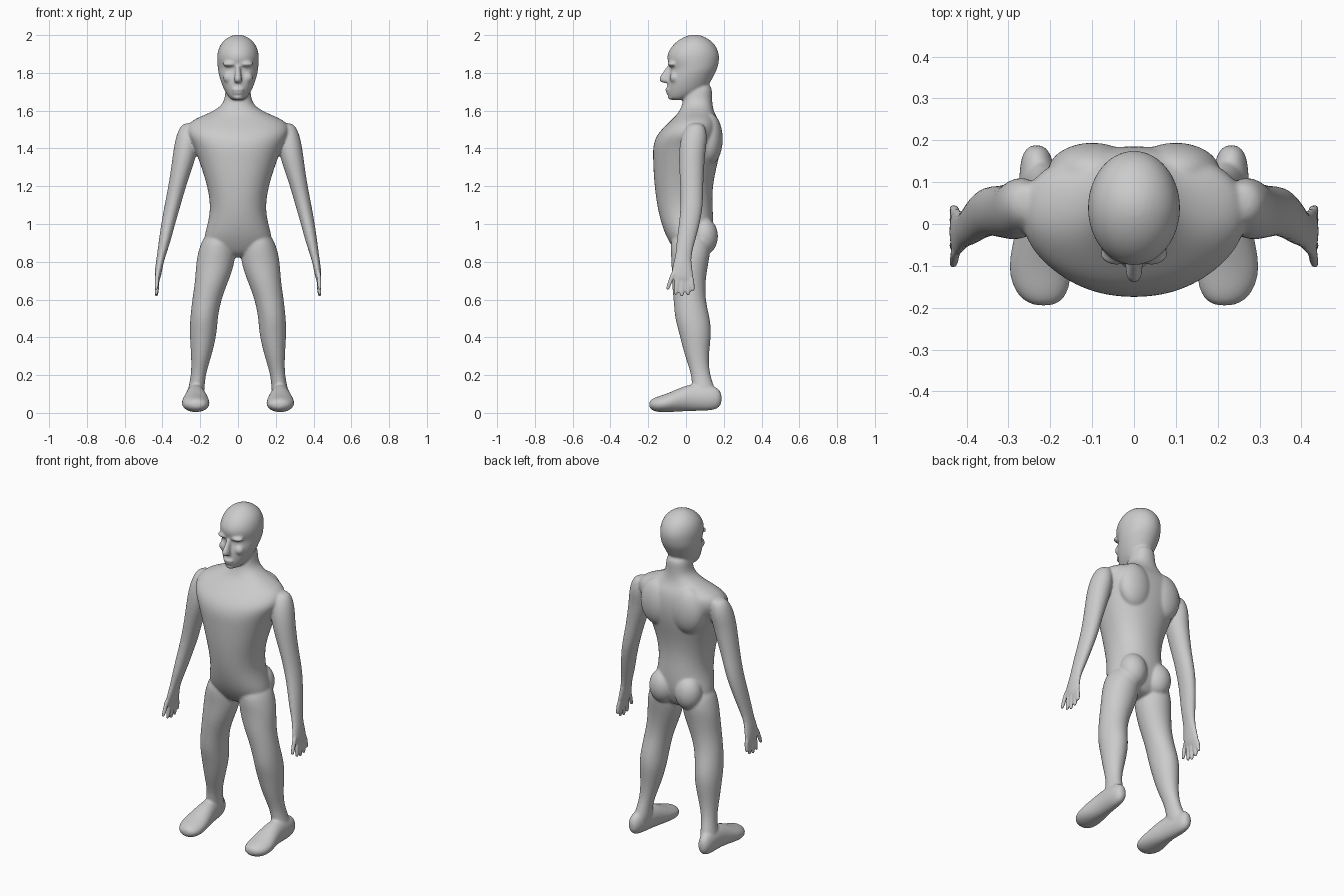
import bpy, bmesh, math
from mathutils import Matrix

bm = bmesh.new()


def loft(sections, axis='Z', both=True, power=2.0, n=24):
    """Skin elliptical rings (x, y, z, radius_a, radius_b); optionally mirror in x."""
    for side in ((1, -1) if both else (1,)):
        rings = []
        for x, y, z, a, b in sections:
            ring = []
            for i in range(n):
                t = 2 * math.pi * i / n
                c, s = math.cos(t), math.sin(t)
                u = a * math.copysign(abs(c) ** (2 / power), c)
                v = b * math.copysign(abs(s) ** (2 / power), s)
                co = (x + u, y + v, z) if axis == 'Z' else (x + u, y, z + v)
                ring.append(bm.verts.new((side * co[0], co[1], co[2])))
            rings.append(ring)
        for r0, r1 in zip(rings, rings[1:]):
            for i in range(n):
                j = (i + 1) % n
                bm.faces.new((r0[i], r0[j], r1[j], r1[i]))
        bm.faces.new(rings[0][::-1])
        bm.faces.new(rings[-1])


def blob(loc, radii, both=True):
    """Ellipsoid muscle or feature, optionally mirrored in x."""
    for side in ((1, -1) if both else (1,)):
        m = Matrix.Translation((side * loc[0], loc[1], loc[2])) @ Matrix.Diagonal((*radii, 1))
        bmesh.ops.create_uvsphere(bm, u_segments=16, v_segments=10, radius=1, matrix=m)


# torso and neck
loft([
    (0, .03, .82, .08, .06), (0, .025, .88, .185, .10), (0, .015, .95, .178, .130),
    (0, 0, 1.05, .147, .145), (0, -.012, 1.15, .152, .150), (0, -.011, 1.25, .178, .161),
    (0, 0, 1.35, .213, .176), (0, .005, 1.42, .24, .182), (0, .018, 1.48, .277, .170),
    (0, .040, 1.53, .267, .140), (0, .050, 1.56, .225, .118), (0, .055, 1.59, .145, .095),
    (0, .060, 1.63, .080, .080), (0, .063, 1.68, .068, .075), (0, .07, 1.75, .065, .070),
], both=False, power=2.2)
# shoulder blades and buttocks
blob((.10, .125, 1.45), (.11, .072, .14))
blob((.085, .095, .935), (.082, .077, .10))

# head
loft([
    (0, -.045, 1.655, .03, .03), (0, -.032, 1.67, .047, .062), (0, 0, 1.70, .07, .10),
    (0, .015, 1.75, .091, .115), (0, .034, 1.80, .105, .122), (0, .044, 1.825, .108, .124),
    (0, .038, 1.86, .111, .138), (0, .038, 1.90, .112, .140), (0, .043, 1.95, .097, .114),
    (0, .045, 1.985, .062, .070), (0, .045, 2.003, .02, .02),
], both=False)
# nose, brow, cheeks, lips, chin
loft([
    (0, -.085, 1.845, .010, .012), (0, -.095, 1.81, .014, .022),
    (0, -.113, 1.768, .022, .040), (0, -.105, 1.745, .022, .026),
], both=False, n=12)
blob((.042, -.072, 1.847), (.042, .028, .015))
blob((.048, -.060, 1.775), (.032, .028, .030))
blob((0, -.090, 1.712), (.036, .022, .010), both=False)
blob((0, -.085, 1.694), (.032, .022, .009), both=False)
blob((0, -.075, 1.672), (.030, .024, .016), both=False)

# arms
loft([
    (.255, .055, 1.535, .03, .03), (.262, .05, 1.51, .05, .055), (.270, .042, 1.45, .062, .072),
    (.280, .032, 1.38, .064, .070), (.297, .030, 1.30, .057, .067), (.322, .030, 1.20, .047, .061),
    (.346, .032, 1.10, .043, .060), (.370, .018, 1.00, .037, .056), (.390, -.003, .90, .031, .049),
    (.407, -.014, .83, .023, .042), (.417, -.020, .78, .020, .052), (.424, -.020, .73, .018, .061),
    (.428, -.012, .695, .013, .050),
])
# fingers and thumb: root y, tip y, root z, tip z
for y0, y1, z0, z1 in ((-.045, -.055, .73, .622), (-.018, -.022, .73, .612),
                       (.008, .011, .73, .620), (.028, .038, .73, .642),
                       (-.062, -.100, .76, .648)):
    loft([(.425 + .008 * t, y0 + (y1 - y0) * t, z0 + (z1 - z0) * t, r, r)
          for t, r in ((0, .014), (.5, .0135), (.9, .0125), (1, .008))], n=10)

# legs
loft([
    (.095, .02, .96, .075, .09), (.110, .025, .88, .095, .11), (.118, .022, .80, .105, .098),
    (.138, .013, .70, .089, .090), (.166, .018, .60, .077, .084), (.181, .034, .50, .073, .094),
    (.184, .050, .42, .073, .086), (.194, .056, .30, .054, .063), (.210, .078, .20, .037, .047),
    (.222, .095, .12, .045, .064), (.228, .095, .06, .045, .06),
])
# feet
loft([
    (.233, .190, .075, .015, .025), (.233, .168, .078, .038, .062), (.230, .10, .080, .046, .070),
    (.224, .03, .083, .052, .073), (.223, -.04, .068, .066, .062), (.225, -.10, .053, .077, .049),
    (.222, -.15, .045, .070, .042), (.218, -.182, .044, .050, .030), (.216, -.196, .044, .022, .014),
], axis='Y')

# one continuous skin over all the forms
bmesh.ops.recalc_face_normals(bm, faces=bm.faces)
mesh = bpy.data.meshes.new("human_body")
bm.to_mesh(mesh)
bm.free()
body = bpy.data.objects.new("human_body", mesh)
bpy.context.collection.objects.link(body)
sub = body.modifiers.new("round", 'SUBSURF')
sub.levels = sub.render_levels = 2
rem = body.modifiers.new("fuse", 'REMESH')
rem.mode = 'VOXEL'
rem.voxel_size = .006
rem.use_smooth_shade = True
smo = body.modifiers.new("soften", 'SMOOTH')
smo.factor = .5
smo.iterations = 12
